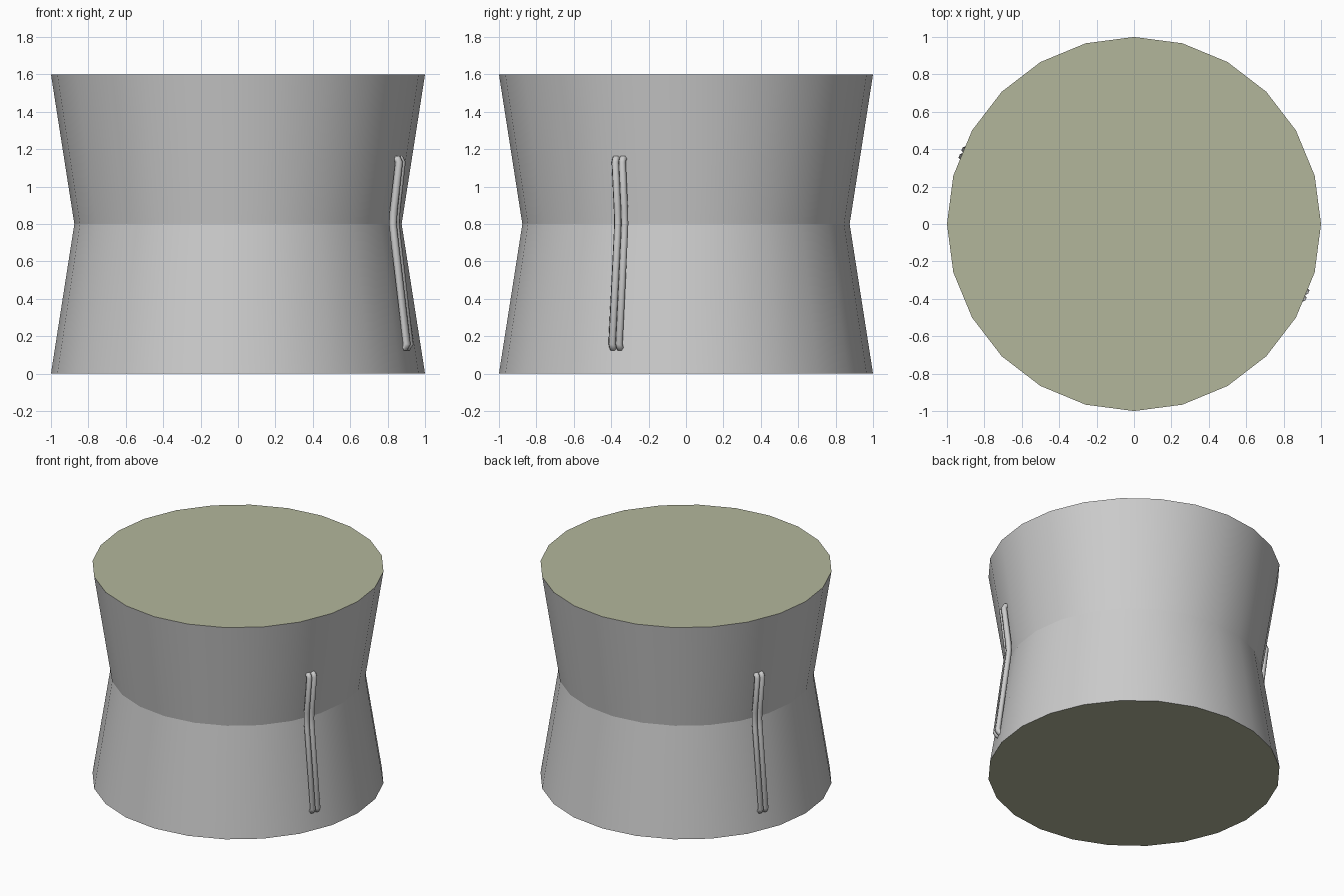
import bpy, bmesh
from math import sin, cos, pi, radians

if "Cube" in bpy.data.objects:
    bpy.data.objects.remove(bpy.data.objects["Cube"])

SIDES = 24
PROFILE = [(1.0, 0.0), (0.875, 0.8), (1.0, 1.6)]   # radius, height

olive = bpy.data.materials.new("olive_cap")
olive.diffuse_color = (0.45, 0.47, 0.33, 1)
olive.use_nodes = True
olive.node_tree.nodes["Principled BSDF"].inputs["Base Color"].default_value = olive.diffuse_color
grey = bpy.data.materials.new("grey_wall")
grey.diffuse_color = (0.8, 0.8, 0.8, 1)
grey.use_nodes = True
grey.node_tree.nodes["Principled BSDF"].inputs["Base Color"].default_value = grey.diffuse_color

# Waisted drum: three rings bridged, with olive end caps
bm = bmesh.new()
rings = [[bm.verts.new((r * cos(2 * pi * i / SIDES), r * sin(2 * pi * i / SIDES), z))
          for i in range(SIDES)] for r, z in PROFILE]
for low, high in zip(rings, rings[1:]):
    for i in range(SIDES):
        j = (i + 1) % SIDES
        bm.faces.new((low[i], low[j], high[j], high[i])).smooth = True
for ring in (rings[0][::-1], rings[-1]):
    bm.faces.new(ring).material_index = 1
# Crisp edges at rims and waist
for e in bm.edges:
    if abs(e.verts[0].co.z - e.verts[1].co.z) < 1e-4:
        e.smooth = False
mesh = bpy.data.meshes.new("drum_body")
bm.to_mesh(mesh)
bm.free()
mesh.materials.append(grey)
mesh.materials.append(olive)
bpy.context.collection.objects.link(bpy.data.objects.new("drum_body", mesh))

# Pipe path: radial distance, height; both ends turn into the wall
PIPE = [(0.94, 0.135), (0.973, 0.14), (0.985, 0.16), (0.911, 0.74),
        (0.905, 0.80), (0.908, 0.86), (0.94, 1.13), (0.932, 1.147), (0.89, 1.15)]


def pipe(name, angle, offset):
    curve = bpy.data.curves.new(name, 'CURVE')
    curve.dimensions = '3D'
    curve.bevel_depth = 0.021
    curve.bevel_resolution = 1
    curve.use_fill_caps = True
    spline = curve.splines.new('POLY')
    spline.points.add(len(PIPE) - 1)
    for p, (r, z) in zip(spline.points, PIPE):
        p.co = (r * cos(angle) - offset * sin(angle),
                r * sin(angle) + offset * cos(angle), z, 1)
    spline.use_smooth = True
    obj = bpy.data.objects.new(name, curve)
    bpy.context.collection.objects.link(obj)


# Paired pipes on opposite sides
for side, angle in (("right", radians(-22.5)), ("left", radians(157.5))):
    for k, offset in enumerate((-0.02, 0.02)):
        pipe(f"{side}_pipe_{k + 1}", angle, offset)
